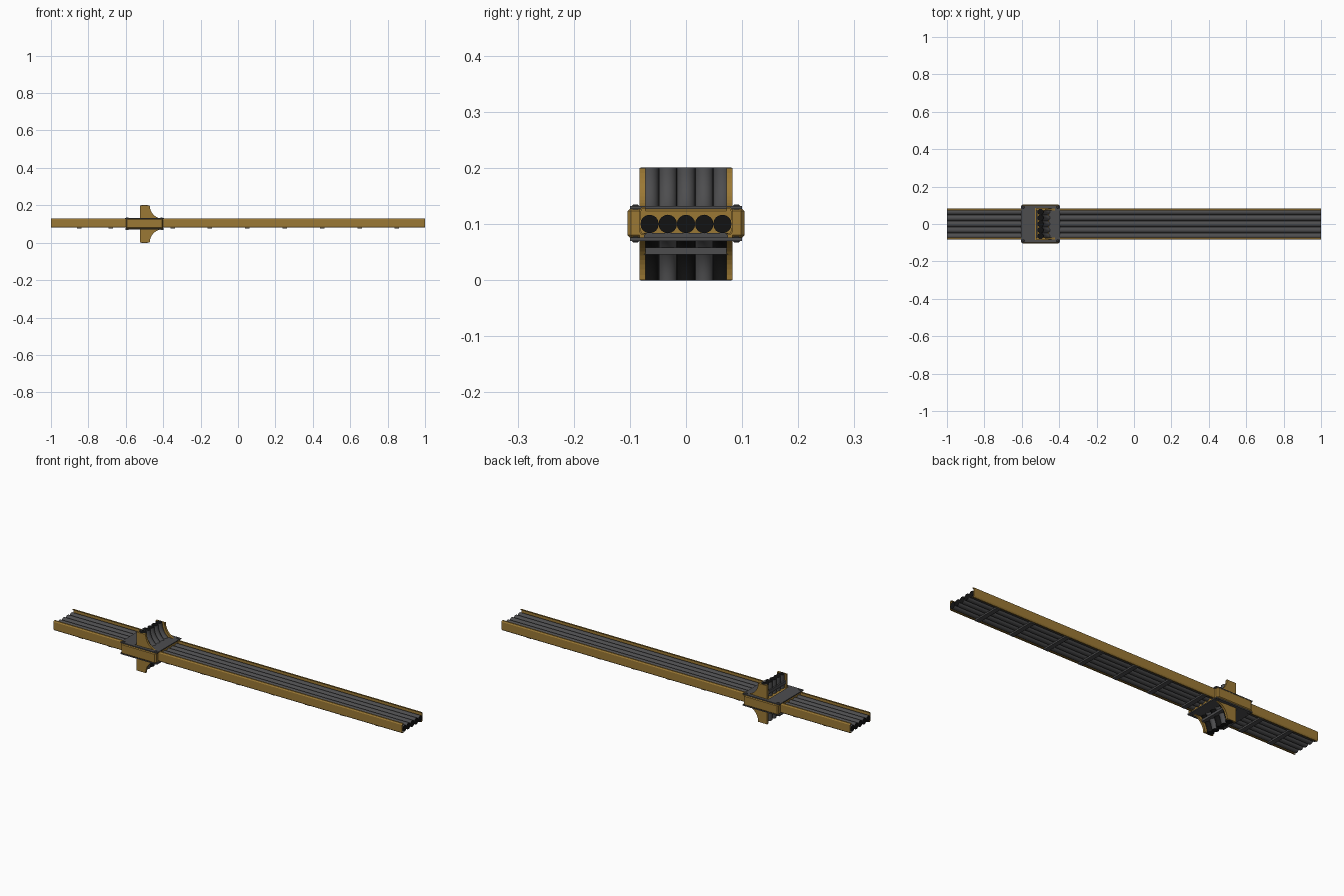
import bpy, bmesh, math

if "Cube" in bpy.data.objects:
    bpy.data.objects.remove(bpy.data.objects["Cube"])

def mat(name, rgb):
    m = bpy.data.materials.new(name)
    m.diffuse_color = (*rgb, 1)
    m.use_nodes = True
    m.node_tree.nodes["Principled BSDF"].inputs["Base Color"].default_value = m.diffuse_color
    return m

OCHRE = mat("ochre metal", (0.33, 0.19, 0.035))
GREY = mat("dark grey", (0.075, 0.075, 0.078))
BLACK = mat("black", (0.006, 0.006, 0.006))
PIPE_Y = [i * 0.0325 for i in range(-2, 3)]
R = 0.0165
JX = -0.5                      # junction centre


def finish(name, bm, m, smooth=False):
    bmesh.ops.recalc_face_normals(bm, faces=bm.faces)
    me = bpy.data.meshes.new(name)
    bm.to_mesh(me)
    bm.free()
    me.materials.append(m)
    ob = bpy.data.objects.new(name, me)
    bpy.context.collection.objects.link(ob)
    if smooth:
        bpy.context.view_layer.objects.active = ob
        ob.select_set(True)
        bpy.ops.object.shade_smooth_by_angle(angle=math.radians(40))
        ob.select_set(False)
    return ob


def box(name, x, y, z, m, bevel=0):
    bm = bmesh.new()
    bmesh.ops.create_cube(bm, size=1)
    for v in bm.verts:
        for i, (a, b) in enumerate((x, y, z)):
            v.co[i] = (a + b) / 2 + v.co[i] * (b - a)
    if bevel:
        bmesh.ops.bevel(bm, geom=bm.edges[:], offset=bevel, segments=1, affect='EDGES')
    return finish(name, bm, m)


def sweep(name, section, path, m, smooth=False):
    """Sweep a (y, offset) section along an xz path given as (x, z, normal_x, normal_z)."""
    bm = bmesh.new()
    rings = [[bm.verts.new((x + nx * o, y, z + nz * o)) for y, o in section]
             for x, z, nx, nz in path]
    n = len(section)
    for a, b in zip(rings, rings[1:]):
        for i in range(n):
            bm.faces.new((a[i], a[(i + 1) % n], b[(i + 1) % n], b[i]))
    bm.faces.new(rings[0])
    bm.faces.new(rings[-1][::-1])
    return finish(name, bm, m, smooth)


def circle(y, r=R, n=16):
    return [(y + r * math.cos(2 * math.pi * i / n), r * math.sin(2 * math.pi * i / n))
            for i in range(n)]


def bend(up):
    """Quarter bend from the run (z 0.1) to vertical at the junction."""
    zc, s = (0.2, -1) if up else (0, 1)
    pts = []
    for k in range(13):
        a = math.radians(90 * k / 12)
        dx, dz = -math.sin(a), s * math.cos(a)
        pts.append((-0.4 + 0.1 * dx, zc + 0.1 * dz, -dx, -dz))
    return pts


# main run: rails are rounded C channels, open to the inside
run = [(-1, 0.1, 0, 1), (1, 0.1, 0, 1)]
rail = [(0.072, 0.03), (0.079, 0.03), (0.083, 0.024), (0.083, -0.014), (0.079, -0.02),
        (0.072, -0.02), (0.072, -0.017), (0.078, -0.017), (0.080, -0.013),
        (0.080, 0.023), (0.078, 0.027), (0.072, 0.027)]
for side, s in (("front", -1), ("back", 1)):
    sweep(f"{side}_rail", [(s * y, o) for y, o in rail], run, OCHRE)

# main run pipes with black bores at the ends
for i, y in enumerate(PIPE_Y):
    sweep(f"run_pipe_{i}", circle(y), run, GREY, True)
    for e in (-1, 1):
        x0, x1 = sorted((e * 0.998, e * 1.0))
        sweep(f"pipe_bore_{i}", circle(y, R * 0.98),
              [(x0, 0.1, 0, 1), (e * 1.0005 if e > 0 else -0.998, 0.1, 0, 1)] if e > 0
              else [(-1.0005, 0.1, 0, 1), (x1, 0.1, 0, 1)], BLACK)

# rungs under the run
for i, x in enumerate([-0.85, -0.68] + [-0.35 + 0.2 * k for k in range(7)]):
    box(f"rung_{i}", (x - 0.012, x + 0.012), (-0.075, 0.075), (0.076, 0.084), GREY)

# junction box, covers and bolts
box("junction_box", (JX - 0.1, JX + 0.1), (-0.104, 0.104), (0.074, 0.129), OCHRE, 0.006)
for tag, z in (("top", (0.127, 0.132)), ("bottom", (0.07, 0.076))):
    box(f"{tag}_cover_left", (-0.605, -0.53), (-0.1, 0.1), z, GREY)
    box(f"{tag}_cover_right", (-0.455, -0.395), (-0.1, 0.1), z, GREY)
    for s in (-1, 1):
        ys = sorted((s * 0.085, s * 0.1))
        box(f"{tag}_cover_edge", (-0.53, -0.455), ys, z, GREY)
        for bx in (-0.592, -0.408):
            zz = (z[0] - 0.003, z[1] + 0.003)
            box(f"{tag}_bolt", (bx - 0.006, bx + 0.006), (s * 0.09 - 0.006, s * 0.09 + 0.006),
                zz, GREY, 0.002)

# vertical branches, one up and one down
for tag, up in (("upper", True), ("lower", False)):
    path = bend(up)
    z0, z1 = (0.1, 0.2) if up else (0.0, 0.1)
    ze = 0.2 if up else 0.0
    # flared side plates: straight on the left, concave on the right
    prof = [(-0.523, 0.1), (-0.523, ze)] + \
           [(x + nx * 0.028, z + nz * 0.028) for x, z, nx, nz in reversed(path)] + [(-0.4, 0.1)]
    for s in (-1, 1):
        bm = bmesh.new()
        f = bm.faces.new([bm.verts.new((x, s * 0.072, z)) for x, z in prof])
        ext = bmesh.ops.extrude_face_region(bm, geom=[f])["geom"]
        for v in ext:
            if isinstance(v, bmesh.types.BMVert):
                v.co.y = s * 0.083
        finish(f"{tag}_flare_plate", bm, OCHRE)
    # straight and bent pipes
    for i, y in enumerate(PIPE_Y):
        m = BLACK if (not up and i % 2 == 0) else GREY
        sweep(f"{tag}_bent_pipe_{i}", circle(y), path, m, True)
        sweep(f"{tag}_riser_pipe_{i}", circle(y),
              [(JX, z0, 1, 0), (JX, z1, 1, 0)], GREY, True)
        zb = (0.1985, 0.2003) if up else (-0.0003, 0.0015)
        sweep(f"{tag}_riser_bore_{i}", circle(y, R * 0.98),
              [(JX, zb[0], 1, 0), (JX, zb[1], 1, 0)], BLACK)

# straps across the branches
box("upper_strap", (-0.523, -0.515), (-0.073, 0.073), (0.152, 0.168), GREY)
box("lower_strap", (-0.475, -0.455), (-0.075, 0.075), (0.046, 0.058), GREY)
